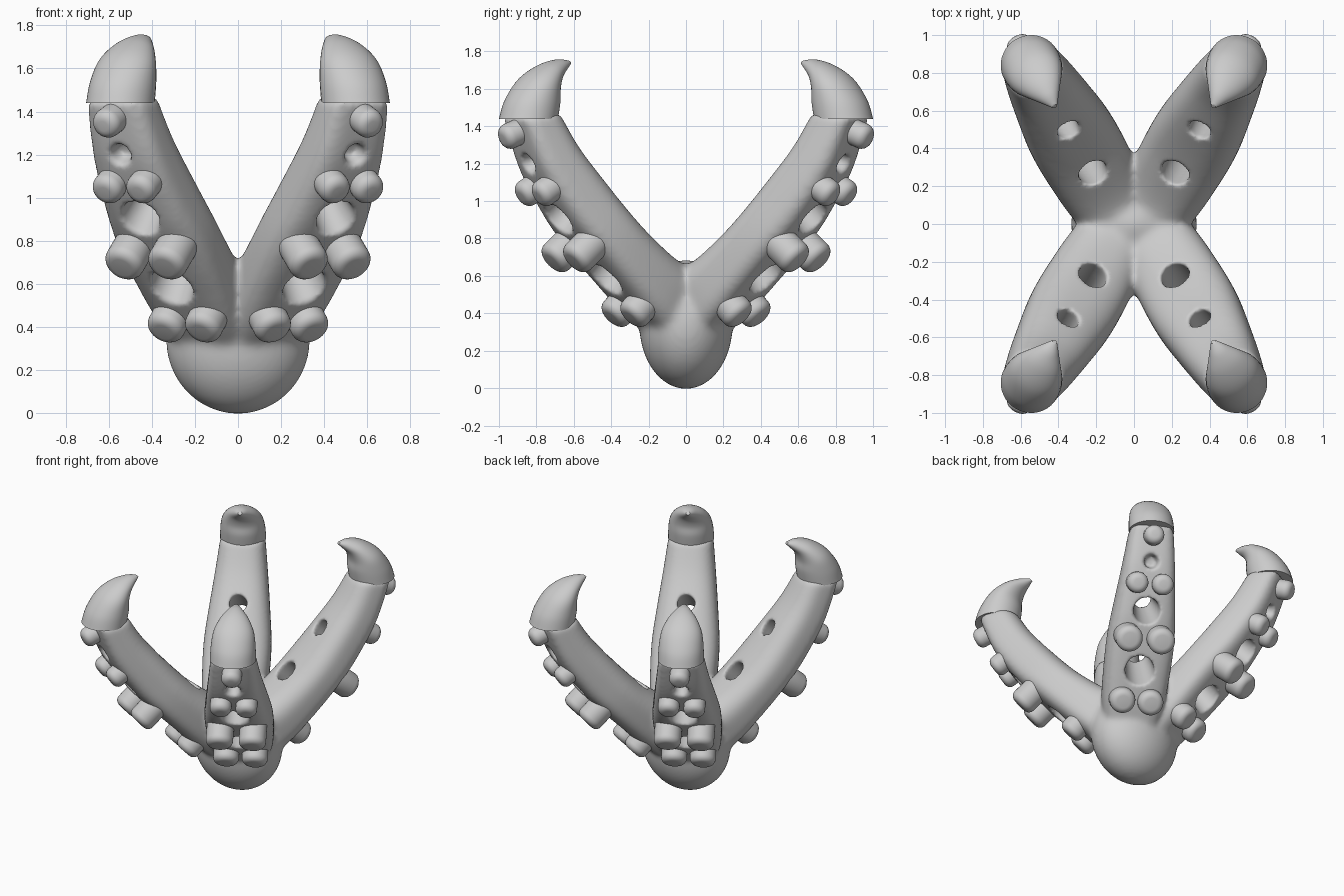
import bpy, bmesh, math
from mathutils import Vector, Matrix

if "Cube" in bpy.data.objects:
    bpy.data.objects.remove(bpy.data.objects["Cube"])

# Each arm lies in a vertical plane: r = distance along the arm, s = sideways, z = up
ALONG = Vector((0.5, 0.866, 0))
SIDE = Vector((0.866, -0.5, 0))
ORIGIN = Vector((0.06, 0, 0))


def place(r, s, z):
    return ORIGIN + ALONG * r + SIDE * s + Vector((0, 0, z))


def make_object(name, bm):
    bmesh.ops.recalc_face_normals(bm, faces=bm.faces)
    me = bpy.data.meshes.new(name)
    bm.to_mesh(me)
    bm.free()
    ob = bpy.data.objects.new(name, me)
    bpy.context.collection.objects.link(ob)
    return ob


def activate(ob):
    bpy.ops.object.select_all(action='DESELECT')
    ob.select_set(True)
    bpy.context.view_layer.objects.active = ob


def apply_modifier(ob, kind, **settings):
    m = ob.modifiers.new(kind.title(), kind)
    for k, v in settings.items():
        setattr(m, k, v)
    activate(ob)
    bpy.ops.object.modifier_apply(modifier=m.name)


def mirror_to_four(ob):
    apply_modifier(ob, 'MIRROR', use_axis=(True, True, False), use_mirror_merge=False)


def smooth(ob, angle=40):
    activate(ob)
    bpy.ops.object.shade_smooth_by_angle(angle=math.radians(angle))


def catmull(a, b, c, d, t):
    return [0.5 * (2 * q + (r - p) * t + (2 * p - 5 * q + 4 * r - s) * t * t
            + (3 * q - p - 3 * r + s) * t ** 3) for p, q, r, s in zip(a, b, c, d)]


def loft(name, sections, inner_pow, outer_pow, steps=6, sides=40):
    """Sections: inner r, inner z, outer r, outer z, half width."""
    n = len(sections)
    rows = []
    for i in range(n - 1):
        quad = [sections[min(max(i + k, 0), n - 1)] for k in (-1, 0, 1, 2)]
        rows += [catmull(*quad, t / steps) for t in range(steps)]
    rows.append(sections[-1])
    bm = bmesh.new()
    rings = []
    for ri, zi, ro, zo, hw in rows:
        ring = []
        for k in range(sides):
            a = 2 * math.pi * k / sides
            c, s = math.cos(a), math.sin(a)
            p = 2 / (inner_pow if c > 0 else outer_pow)
            u = math.copysign(abs(c) ** p, c)
            v = math.copysign(abs(s) ** p, s)
            ring.append(bm.verts.new(place((ri + ro) / 2 + u * (ri - ro) / 2, v * hw,
                                           (zi + zo) / 2 + u * (zi - zo) / 2)))
        rings.append(ring)
    for a, b in zip(rings, rings[1:]):
        for k in range(sides):
            j = (k + 1) % sides
            bm.faces.new((a[k], a[j], b[j], b[k]))
    bm.faces.new(rings[0])
    bm.faces.new(rings[-1])
    return make_object(name, bm)


def add_cone(bm, p0, p1, r0, r1):
    d = p1 - p0
    rot = d.to_track_quat('Z', 'Y').to_matrix().to_4x4()
    bmesh.ops.create_cone(bm, cap_ends=True, segments=32, radius1=r0, radius2=r1,
                          depth=d.length, matrix=Matrix.Translation((p0 + p1) / 2) @ rot)


# Four arms
body = loft("arms_and_hub", [
    (-.05, .64, .16, .26, .19), (.10, .69, .31, .39, .22), (.29, .835, .50, .58, .235),
    (.42, .96, .655, .745, .235), (.57, 1.13, .79, .90, .215),
    (.71, 1.30, .96, 1.16, .185), (.815, 1.47, 1.075, 1.45, .155)], 2.5, 4)
mirror_to_four(body)

# Rounded hub joined to the arms
bm = bmesh.new()
bmesh.ops.create_uvsphere(bm, u_segments=48, v_segments=32, radius=1,
                          matrix=Matrix.Translation((0, 0, .34)) @ Matrix.Diagonal((.335, .25, .345, 1)))
hub = make_object("hub", bm)
activate(body)
hub.select_set(True)
bpy.ops.object.join()
apply_modifier(body, 'REMESH', mode='VOXEL', voxel_size=0.018)
apply_modifier(body, 'SMOOTH', factor=0.5, iterations=8)

# Tapered holes through the arms and one blind dimple each
bm = bmesh.new()
for ro, zo, ri, zi, a, b in [(.50, .58, .31, .85, .105, .07), (.79, .90, .57, 1.13, .098, .052)]:
    o, i = place(ro, 0, zo), place(ri, 0, zi)
    d = (i - o).normalized() * .06
    add_cone(bm, o - d, i + d, a + .005, b)
add_cone(bm, place(1.04, 0, 1.165), place(.91, 0, 1.23), .068, .04)
cutter = make_object("hole_cutter", bm)
cutter.hide_render = True
mirror_to_four(cutter)
apply_modifier(body, 'BOOLEAN', operation='DIFFERENCE', object=cutter, solver='EXACT')
bpy.data.objects.remove(cutter)
apply_modifier(body, 'REMESH', mode='VOXEL', voxel_size=0.014)
apply_modifier(body, 'SMOOTH', factor=0.5, iterations=4)
smooth(body, 60)

# Curved claws on the arm ends
claws = loft("claws", [
    (.815, 1.44, 1.13, 1.44, .16), (.80, 1.53, 1.095, 1.54, .156), (.80, 1.60, 1.01, 1.655, .14),
    (.78, 1.66, .90, 1.728, .10), (.74, 1.705, .80, 1.757, .05), (.712, 1.735, .728, 1.752, .014)],
    2, 2)
mirror_to_four(claws)
smooth(claws)

# Stubby rounded studs along the outer faces: r, z, sideways, radius, outward tilt
bm = bmesh.new()
for r, z, s, rad, nr, nz in [(.355, .42, .10, .09, .72, -.69), (.71, .72, .115, .095, .76, -.65),
                             (.92, 1.05, .09, .075, .85, -.52), (1.085, 1.35, 0, .07, .93, -.36)]:
    for side in ((s, -s) if s else (0,)):
        c = place(r, side, z)
        d = ALONG * nr + Vector((0, 0, nz))
        add_cone(bm, c - d * .16, c + d * rad * .75, rad, rad)
studs = make_object("studs", bm)
apply_modifier(studs, 'BEVEL', width=.045, segments=5, limit_method='ANGLE')
mirror_to_four(studs)
smooth(studs)
